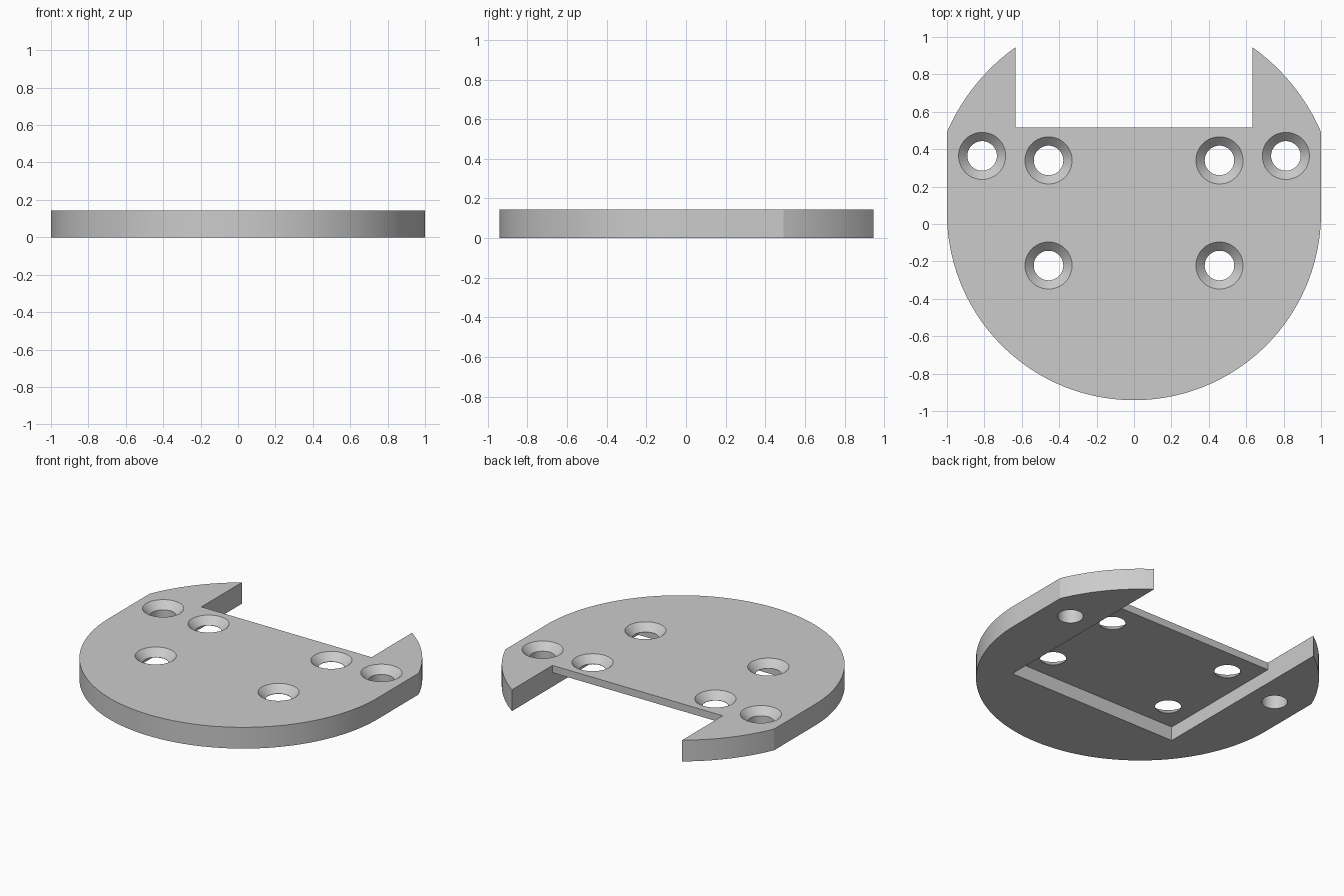
import bpy, bmesh, math

cube = bpy.data.objects.get("Cube")
if cube:
    bpy.data.objects.remove(cube)

HEIGHT = 0.143     # full plate thickness
POCKET = 0.094     # depth of the underside pocket
CY = 0.058         # centre of the round outline
WING_R = 1.09      # radius of the two rear wings
SLOT = 0.633       # half width of the rear notch and pocket
NOTCH_Y, POCKET_Y = 0.515, -0.397

grey = bpy.data.materials.new("plain grey")
grey.use_nodes = True
colour = (0.6, 0.6, 0.6, 1)
grey.diffuse_color = colour
grey.node_tree.nodes["Principled BSDF"].inputs["Base Color"].default_value = colour


def add_object(name, bm):
    bmesh.ops.recalc_face_normals(bm, faces=bm.faces[:])
    mesh = bpy.data.meshes.new(name)
    bm.to_mesh(mesh)
    bm.free()
    mesh.materials.append(grey)
    obj = bpy.data.objects.new(name, mesh)
    bpy.context.collection.objects.link(obj)
    return obj


def prism(name, outline, z0, z1):
    bm = bmesh.new()
    face = bm.faces.new([bm.verts.new((x, y, z0)) for x, y in outline])
    moved = bmesh.ops.extrude_face_region(bm, geom=[face])["geom"]
    top = [v for v in moved if isinstance(v, bmesh.types.BMVert)]
    bmesh.ops.translate(bm, verts=top, vec=(0, 0, z1 - z0))
    return add_object(name, bm)


def arc(radius, start, end, steps):
    angles = [start + (end - start) * i / steps for i in range(steps + 1)]
    return [(radius * math.cos(a), CY + radius * math.sin(a)) for a in angles]


def countersunk_hole(x, y):
    # Revolved profile: through hole, 45 degree cone, clearance above
    profile = [(0.079, -0.1), (0.079, HEIGHT - 0.047),
               (0.126, HEIGHT), (0.126, HEIGHT + 0.1)]
    bm = bmesh.new()
    n = 48
    rings = [[bm.verts.new((x + r * math.cos(math.tau * i / n),
                            y + r * math.sin(math.tau * i / n), z))
              for i in range(n)] for r, z in profile]
    for low, high in zip(rings, rings[1:]):
        for i in range(n):
            j = (i + 1) % n
            bm.faces.new((low[i], low[j], high[j], high[i]))
    bm.faces.new(rings[0])
    bm.faces.new(rings[-1])
    return add_object("hole_cutter", bm)


# Plate outline: round front, straight sides, wider arcs to the wing tips
side = math.acos(1 / WING_R)
tip = math.acos(SLOT / WING_R)
right_half = arc(WING_R, side, tip, 16) + [(SLOT, NOTCH_Y)]
left_half = [(-x, y) for x, y in reversed(right_half)]
front = arc(1, math.pi, math.tau, 96)
plate = prism("mounting_plate", right_half + left_half + front, 0, HEIGHT)

# Cutters: underside pocket open to the notch, and six screw holes
pocket = [(-SLOT, POCKET_Y), (SLOT, POCKET_Y), (SLOT, 1.2), (-SLOT, 1.2)]
cutters = [prism("pocket_cutter", pocket, -0.1, POCKET)]
for s in (-1, 1):
    for x, y in ((0.457, 0.34), (0.457, -0.222), (0.812, 0.364)):
        cutters.append(countersunk_hole(s * x, y))

bpy.context.view_layer.objects.active = plate
for cutter in cutters:
    cut = plate.modifiers.new("cut", "BOOLEAN")
    cut.operation = "DIFFERENCE"
    cut.solver = "EXACT"
    cut.object = cutter
    bpy.ops.object.modifier_apply(modifier=cut.name)
    bpy.data.objects.remove(cutter)

# Smooth curved walls, sharp edges
bpy.ops.object.select_all(action="DESELECT")
plate.select_set(True)
bpy.ops.object.shade_smooth_by_angle(angle=math.radians(20))
